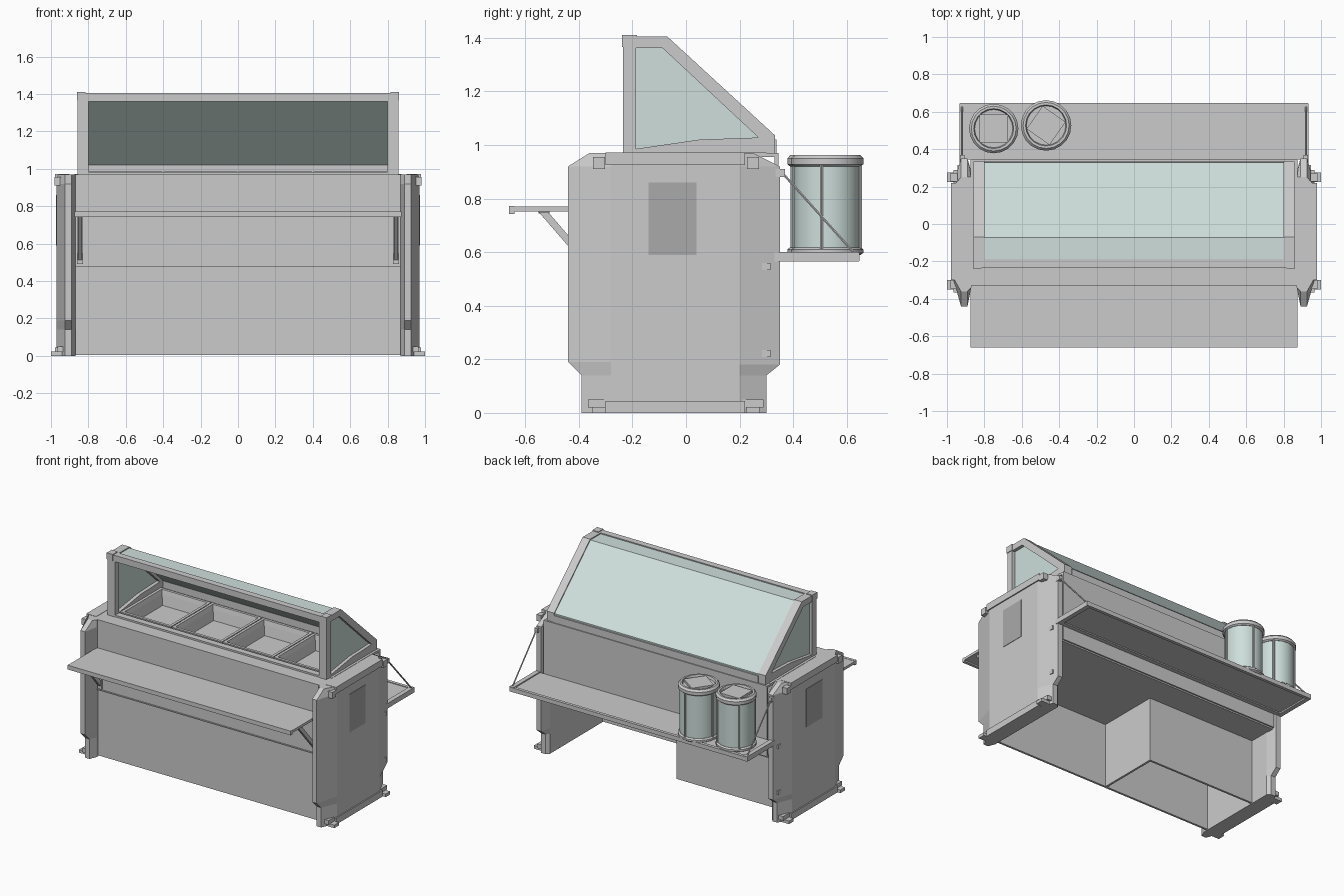
import bpy, bmesh, math
from mathutils import Vector

if "Cube" in bpy.data.objects:
    bpy.data.objects.remove(bpy.data.objects["Cube"])

def material(name, c):
    m = bpy.data.materials.new(name)
    m.diffuse_color = (*c, 1)
    m.use_nodes = True
    m.node_tree.nodes["Principled BSDF"].inputs["Base Color"].default_value = m.diffuse_color
    return m

GLASS = material("tinted_glass", (0.62, 0.74, 0.71))
DARK = material("dark_grey", (0.4, 0.4, 0.4))

def finish(name, bm, mat=None):
    bmesh.ops.recalc_face_normals(bm, faces=bm.faces)
    me = bpy.data.meshes.new(name)
    bm.to_mesh(me)
    bm.free()
    ob = bpy.data.objects.new(name, me)
    bpy.context.collection.objects.link(ob)
    if mat:
        me.materials.append(mat)
    return ob

def loft(name, rings, mat=None):
    """Skin equal-length closed rings and cap the ends."""
    bm = bmesh.new()
    vs = [[bm.verts.new(p) for p in r] for r in rings]
    n = len(rings[0])
    for a, b in zip(vs, vs[1:]):
        for i in range(n):
            j = (i + 1) % n
            bm.faces.new((a[i], a[j], b[j], b[i]))
    bm.faces.new(vs[0])
    bm.faces.new(vs[-1])
    return finish(name, bm, mat)

def prism(name, x0, x1, yz, mat=None):
    return loft(name, [[(x, y, z) for y, z in yz] for x in (x0, x1)], mat)

def box(name, x0, x1, y0, y1, z0, z1, mat=None):
    return prism(name, x0, x1, [(y0, z0), (y1, z0), (y1, z1), (y0, z1)], mat)

def rod(name, a, b, r, mat=None, n=6):
    a, b = Vector(a), Vector(b)
    q = (b - a).to_track_quat('Z', 'Y')
    ring = [q @ Vector((r * math.cos(i * math.tau / n), r * math.sin(i * math.tau / n), 0)) for i in range(n)]
    return loft(name, [[p + v for v in ring] for p in (a, b)], mat)

def lathe(name, c, prof, mat=None, n=20):
    ob = loft(name, [[(c[0] + r * math.cos(i * math.tau / n), c[1] + r * math.sin(i * math.tau / n), z)
                      for i in range(n)] for r, z in prof], mat)
    bpy.context.view_layer.objects.active = ob
    ob.select_set(True)
    bpy.ops.object.shade_smooth_by_angle(angle=math.radians(35))
    ob.select_set(False)
    return ob

# counter body: front and back skins, underside
box("upper_front_panel", -.875, .875, -.33, -.315, .48, .97)
box("lower_front_panel", -.875, .875, -.322, -.307, .005, .478)
box("back_panel", -.875, .875, .33, .345, .47, .97)
box("body_underside", -.875, .875, -.31, .335, .46, .475)
box("panel_trim", -.875, .875, -.335, -.32, .474, .482)

# lower storage box behind one half of the front
box("storage_back", -.88, -.02, .12, .135, .005, .46)
box("storage_side", -.035, -.02, -.31, .12, .005, .46)

# counter top around the pan opening
box("top_front", -.875, .875, -.325, -.18, .955, .97)
box("top_back", -.875, .875, .28, .345, .955, .97)

# four food pans
PAN_Y0, PAN_Y1 = -.18, .28
for i in range(4):
    x0 = -.8 + .4 * i
    x1 = x0 + .4
    def rect(m, z):
        return [(x0 + m, PAN_Y0 + m, z), (x1 - m, PAN_Y0 + m, z), (x1 - m, PAN_Y1 - m, z), (x0 + m, PAN_Y1 - m, z)]
    loft(f"food_pan_{i + 1}", [rect(.035, .87), rect(.005, .96), rect(.003, .985), rect(.022, .985),
                              rect(.03, .955), rect(.045, .885)])

# end cabinets with chamfered edges; the lower part steps in
OUT = [(-.39, 0), (-.39, .14), (-.44, .19), (-.44, .92), (-.36, .97),
       (.25, .97), (.35, .92), (.35, .18), (.30, .14), (.30, 0)]
def clamp(lo, hi):
    return [(min(max(y, lo), hi), z) for y, z in OUT]

for s, side in ((1, "right"), (-1, "left")):
    def sbox(name, x0, x1, *r, mat=None):
        return box(f"{side}_{name}", s * x0, s * x1, *r, mat)
    layers = [(.87, clamp(-.34, .28)), (.89, OUT), (.925, OUT), (.97, clamp(-.28, .2))]
    loft(f"{side}_end_cabinet", [[(s * x, y, z) for y, z in yz] for x, yz in layers])
    sbox("top_rail", .90, .978, -.30, .22, .925, .972)
    sbox("bottom_rail", .90, .978, -.30, .22, 0, .045)
    sbox("vent_panel", .965, .973, -.14, .04, .59, .86, mat=DARK)
    for i, z in enumerate((.22, .545)):
        sbox(f"hinge_tab_{i}", .92, .945, .275, .315, z - .012, z + .015)
    for y, w in ((-.325, "front"), (.25, "back")):
        sbox(f"{w}_foot", .90, 1.0, y - .025, y + .025, 0, .022)
        sbox(f"{w}_foot_block", .90, .965, y - .04, y + .04, .02, .05)
        sbox(f"{w}_corner_clamp", .945, .982, y - .022, y + .022, .91, .955)
    sbox("top_infill", .79, .875, -.2, .3, .955, .972)

    # guard frame side: post, top, slope and sill
    g0, g1 = s * .80, s * .858
    prism(f"{side}_guard_post", g0, g1, [(-.235, .97), (-.187, .97), (-.187, 1.405), (-.235, 1.405)])
    prism(f"{side}_guard_slope", g0, g1, [(-.19, 1.405), (-.07, 1.405), (.333, 1.035), (.333, 1.0), (.30, 1.0),
                                          (-.088, 1.362), (-.19, 1.362)])
    prism(f"{side}_guard_sill", g0, g1, [(-.19, .97), (.333, .97), (.333, 1.03), (.05, 1.02), (-.19, .985)])
    prism(f"{side}_guard_glass", s * .825, s * .835, [(-.19, .98), (.32, .98), (.32, 1.01), (-.08, 1.38), (-.19, 1.38)], GLASS)
    sbox("guard_cap", .815, .862, -.238, -.182, 1.365, 1.41)

    # front shelf bracket
    prism(f"{side}_shelf_bracket", s * .835, s * .855,
          [(-.55, .75), (-.515, .75), (-.325, .53), (-.325, .49)])
    sbox("bracket_plate", .83, .86, -.345, -.325, .49, .75)

    # back shelf arm and stay
    sbox("shelf_arm", .90, .932, .33, .645, .565, .60)
    sbox("stay_mount", .905, .93, .33, .37, .88, .91)
    rod(f"{side}_shelf_stay", (s * .92, .36, .895), (s * .92, .625, .60), .005)

# guard front bar, back rail and sloping glass
box("guard_top_bar", -.80, .80, -.232, -.187, 1.36, 1.405)
box("guard_front_sill", -.80, .80, -.232, -.187, .968, .982)
box("guard_back_rail", -.80, .80, .305, .338, .97, 1.02)
prism("guard_sloped_glass", -.80, .80, [(-.19, 1.398), (-.073, 1.398), (.328, 1.03), (.328, 1.015), (.312, 1.015),
                                       (-.078, 1.385), (-.19, 1.385)], GLASS)

# front serving shelf
box("front_shelf", -.875, .875, -.655, -.325, .752, .77)
box("front_shelf_lip", -.875, .875, -.66, -.64, .742, .772)
for x in (-.45, .45):
    box("shelf_catch", x - .05, x + .05, -.55, -.51, .744, .756, DARK)

# back shelf
box("back_shelf", -.93, .93, .365, .64, .575, .592)
box("back_shelf_lip", -.93, .93, .625, .647, .567, .597)
box("back_shelf_hinge", -.93, .93, .345, .375, .567, .592)

# two storage jars with ribs, rims and hinged square lids
for i, (cx, cy, r, turn) in enumerate(((-.75, .51, .132, 0), (-.47, .527, .135, 35))):
    c = (cx, cy)
    lathe(f"jar_base_{i + 1}", c, [(r - .01, .59), (r, .597), (r, .61), (r - .01, .618)])
    lathe(f"jar_body_{i + 1}", c, [(r - .012, .615), (r - .012, .925)], GLASS)
    lathe(f"jar_rim_{i + 1}", c, [(r - .01, .92), (r, .928), (r, .95), (r - .012, .963), (r - .025, .963), (r - .03, .945)])
    for k in range(4):
        a = math.radians(45 + 90 * k + turn)
        p = (cx + (r - .01) * math.cos(a), cy + (r - .01) * math.sin(a))
        rod(f"jar_rib_{i + 1}_{k}", (*p, .61), (*p, .925), .007)
    lid = box(f"jar_lid_{i + 1}", -.075, .075, -.075, .075, 0, .018)
    lid.location = (cx, cy, .944)
    lid.rotation_euler[2] = math.radians(-turn)
